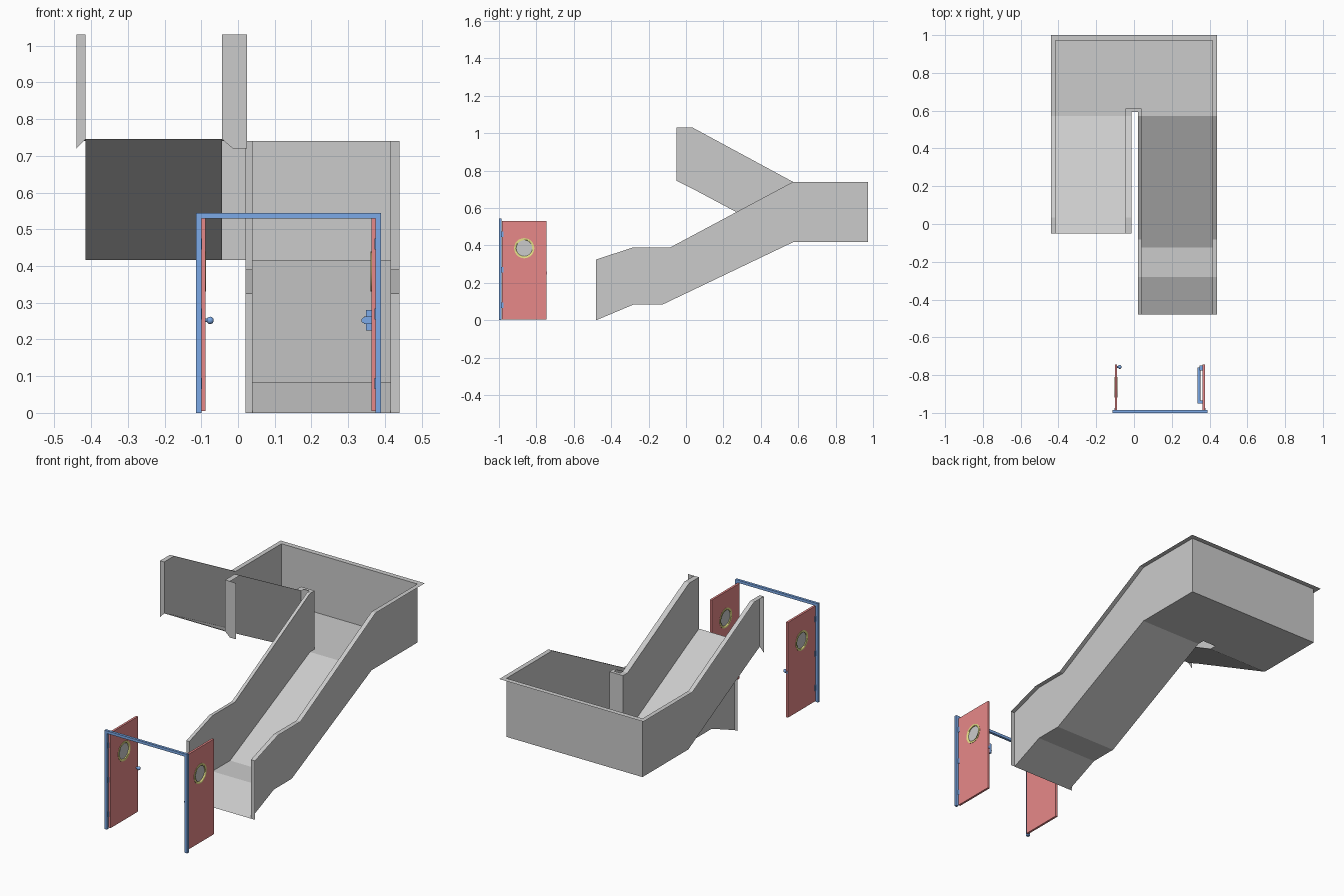
import bpy, bmesh, math
from mathutils import Vector

if "Cube" in bpy.data.objects:
    bpy.data.objects.remove(bpy.data.objects["Cube"])


def material(name, rgb):
    m = bpy.data.materials.new(name)
    m.diffuse_color = (*rgb, 1)
    m.use_nodes = True
    m.node_tree.nodes["Principled BSDF"].inputs["Base Color"].default_value = m.diffuse_color
    return m


RED = material("door_red", (0.8, 0.25, 0.25))
BLUE = material("frame_blue", (0.2, 0.4, 0.8))
YELLOW = material("ring_yellow", (0.8, 0.75, 0.25))


def box(name, lo, hi, mat):
    lo, hi = Vector(lo), Vector(hi)
    bpy.ops.mesh.primitive_cube_add(size=1, location=(lo + hi) / 2)
    o = bpy.context.object
    o.name, o.scale = name, hi - lo
    bpy.ops.object.transform_apply(location=False, rotation=False)
    o.data.materials.append(mat)
    return o


def disc(name, centre, radius, depth, mat=None):
    """Cylinder lying along x."""
    bpy.ops.mesh.primitive_cylinder_add(vertices=32, radius=radius, depth=depth,
                                        location=centre, rotation=(0, math.pi / 2, 0))
    o = bpy.context.object
    o.name = name
    if mat:
        o.data.materials.append(mat)
    bpy.ops.object.shade_smooth_by_angle()
    return o


def cut(target, cutter):
    cutter.hide_render = True
    mod = target.modifiers.new("cut", 'BOOLEAN')
    mod.operation, mod.object = 'DIFFERENCE', cutter
    bpy.context.view_layer.objects.active = target
    bpy.ops.object.modifier_apply(modifier=mod.name)
    bpy.data.objects.remove(cutter)


# U-shaped ramp: side profiles (y, z) of both flights, lofted as one thin sheet
BACK = 0.972
R_TOP = [(-.48, .325), (-.28, .39), (-.083, .39), (.572, .74), (BACK, .74)]
R_BOT = [(-.48, 0), (-.28, .084), (-.125, .084), (.572, .417), (BACK, .417)]
L_TOP = [(BACK, .74), (.572, .74), (.035, 1.03), (-.05, 1.03)]
L_BOT = [(BACK, .417), (.572, .417), (.035, .703), (-.05, .746)]


def rail(right, left, xr, xl, turn_y):
    y = lambda v: turn_y if v == BACK else v
    return ([(xr, y(a), z) for a, z in right] + [(xl, y(a), z) for a, z in left])


rails = [
    rail(R_TOP, L_TOP, .44, -.44, 1.0),         # outer rim edge
    rail(R_TOP, L_TOP, .415, -.415, BACK),      # outer wall top
    rail(R_BOT, L_BOT, .415, -.415, BACK),      # outer wall foot
    rail(R_BOT, L_BOT, .039, -.044, .612),      # inner wall foot
    rail(R_TOP, L_TOP, .039, -.044, .612),      # inner wall top
    rail(R_TOP, L_TOP, .021, -.014, .594),      # inner rim edge
]
bm = bmesh.new()
grid = [[bm.verts.new(p) for p in r] for r in rails]
for a, b in zip(grid, grid[1:]):
    for i in range(len(a) - 1):
        bm.faces.new((a[i], a[i + 1], b[i + 1], b[i]))
# flat flanges on the open ends
for a, b, c, i, drop in ((0, 1, 2, 0, 0), (5, 4, 3, 0, 0), (0, 1, 2, -1, .72)):
    edge = grid[a][i]
    low = bm.verts.new((edge.co.x, edge.co.y, drop))
    f = [edge, grid[b][i], grid[c][i], low]
    bm.faces.new(f if a == 5 or i == -1 else f[::-1])
wide = [bm.verts.new((x, -.05, z)) for x, z in ((-.014, .72), (.024, .72), (.024, 1.03))]
bm.faces.new([grid[4][-1], grid[3][-1], *wide, grid[5][-1]])
mesh = bpy.data.meshes.new("ramp_shell")
bm.to_mesh(mesh)
bm.free()
bpy.context.collection.objects.link(bpy.data.objects.new("ramp_shell", mesh))

# Door frame
box("frame_left_jamb", (-.115, -1, 0), (-.1, -.986, .53), BLUE)
box("frame_right_jamb", (.375, -1, 0), (.39, -.986, .53), BLUE)
box("frame_head", (-.115, -1, .53), (.39, -.986, .545), BLUE)

# Open door leaves with portholes and hinges
for side, x0, x1 in (("left", -.101, -.089), ("right", .363, .375)):
    xm, c = (x0 + x1) / 2, ((x0 + x1) / 2, -.865, .385)
    leaf = box(side + "_door", (x0, -.985, .005), (x1, -.745, .53), RED)
    cut(leaf, disc("porthole_cutter", c, .045, .1))
    ring = disc(side + "_porthole_ring", c, .054, .015, YELLOW)
    cut(ring, disc("ring_cutter", c, .043, .1))
    disc(side + "_glass", c, .044, .004)
    hx = x0 if side == "left" else x1
    for z in (.08, .27, .46):
        box(side + "_hinge", (hx - .003, -.99, z - .015), (hx + .003, -.975, z + .015), BLUE)
    box(side + "_latch", (xm - .003, -.75, .245), (xm + .003, -.743, .26), BLUE)

# Knob on the left leaf
disc("knob_stem", (-.083, -.757, .252), .005, .014, BLUE)
bpy.ops.mesh.primitive_uv_sphere_add(segments=16, ring_count=8, radius=.01,
                                     location=(-.076, -.757, .252))
knob = bpy.context.object
knob.name = "knob"
knob.data.materials.append(BLUE)
bpy.ops.object.shade_smooth_by_angle()

# Push bar on the right leaf
bpy.ops.mesh.primitive_cylinder_add(vertices=16, radius=.008, depth=.19,
                                    location=(.344, -.855, .252), rotation=(math.pi / 2, 0, 0))
bar = bpy.context.object
bar.name = "push_bar"
bar.data.materials.append(BLUE)
bpy.ops.object.shade_smooth_by_angle()
box("push_bar_lock", (.348, -.775, .225), (.364, -.748, .28), BLUE)
box("push_bar_bracket", (.343, -.95, .242), (.364, -.935, .262), BLUE)
